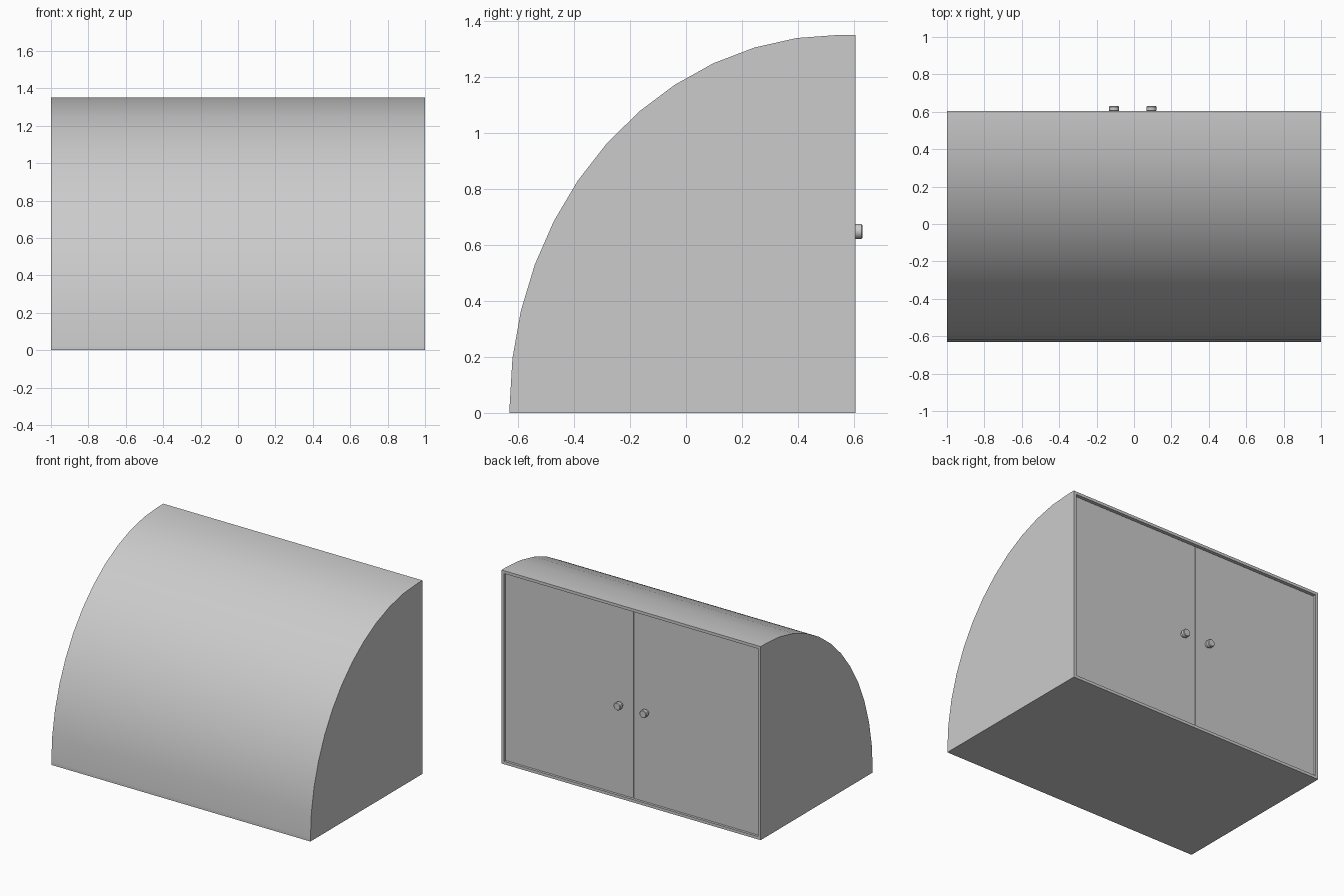
import bpy, bmesh, math
from mathutils import Matrix

if "Cube" in bpy.data.objects:
    bpy.data.objects.remove(bpy.data.objects["Cube"])

BACK, ARC_Y, BASE, T = 0.605, 0.55, 0.02, 0.02
A, B = 1.18, 1.33          # half axes of the elliptical curve


def finish(name, bm, smooth=False):
    bmesh.ops.recalc_face_normals(bm, faces=bm.faces)
    me = bpy.data.meshes.new(name)
    bm.to_mesh(me)
    bm.free()
    ob = bpy.data.objects.new(name, me)
    bpy.context.collection.objects.link(ob)
    if smooth:
        bpy.ops.object.select_all(action='DESELECT')
        ob.select_set(True)
        bpy.context.view_layer.objects.active = ob
        bpy.ops.object.shade_smooth_by_angle(angle=math.radians(30))
    return ob


def box(name, x0, x1, y0, y1, z0, z1):
    bm = bmesh.new()
    bmesh.ops.create_cube(bm, size=1)
    for v in bm.verts:
        v.co = ((x0 + x1) / 2 + v.co.x * (x1 - x0),
                (y0 + y1) / 2 + v.co.y * (y1 - y0),
                (z0 + z1) / 2 + v.co.z * (z1 - z0))
    return finish(name, bm)


def curve(inset):
    pts = [(ARC_Y - (A - inset) * math.cos(math.radians(7.5 * i)),
            BASE + (B - inset) * math.sin(math.radians(7.5 * i))) for i in range(13)]
    return pts + [(BACK, BASE + B - inset)]


# Curved shell covering front and top: strip between outer and inner curves
bm = bmesh.new()
outer, inner = curve(0), curve(T)
rings = []
for (oy, oz), (iy, iz) in zip(outer, inner):
    rings.append([bm.verts.new(c) for c in
                  ((-1, oy, oz), (1, oy, oz), (1, iy, iz), (-1, iy, iz))])
for r, s in zip(rings, rings[1:]):
    for k in range(4):
        bm.faces.new((r[k], r[(k + 1) % 4], s[(k + 1) % 4], s[k]))
bm.faces.new(rings[0])
bm.faces.new(rings[-1])
finish("curved_shell", bm, True)

# Side panels fitted under the shell
for name, x in (("left_side_panel", -1.0), ("right_side_panel", 1.0 - T)):
    bm = bmesh.new()
    f = bm.faces.new([bm.verts.new((x, y, z)) for y, z in inner + [(BACK, BASE)]])
    ext = bmesh.ops.extrude_face_region(bm, geom=[f])
    for v in ext["geom"]:
        if isinstance(v, bmesh.types.BMVert):
            v.co.x += T
    finish(name, bm)

# Base board
box("base_board", -1, 1, ARC_Y - A, BACK, 0, BASE)

# Two doors, slightly recessed in the back opening
SEAM = -0.007
box("door_left", -1 + T, SEAM - 0.002, 0.57, 0.588, BASE, 1.325)
box("door_right", SEAM + 0.002, 1 - T, 0.57, 0.588, BASE, 1.325)

# Round knobs
for name, s in (("knob_left", -1), ("knob_right", 1)):
    bm = bmesh.new()
    place = Matrix.Translation((SEAM + s * 0.1, 0, 0.648)) @ Matrix.Rotation(-math.pi / 2, 4, 'X')
    profile = [(0.018, 0.586), (0.018, 0.602), (0.027, 0.606), (0.027, 0.626), (0.023, 0.63)]
    loops = [[bm.verts.new(place @ Matrix.Rotation(math.tau * i / 24, 4, 'Z') @
              Matrix.Translation((r, 0, h)).to_translation()) for i in range(24)]
             for r, h in profile]
    for a, b in zip(loops, loops[1:]):
        for i in range(24):
            j = (i + 1) % 24
            bm.faces.new((a[i], a[j], b[j], b[i]))
    bm.faces.new(loops[0])
    bm.faces.new(loops[-1])
    finish(name, bm, True)
